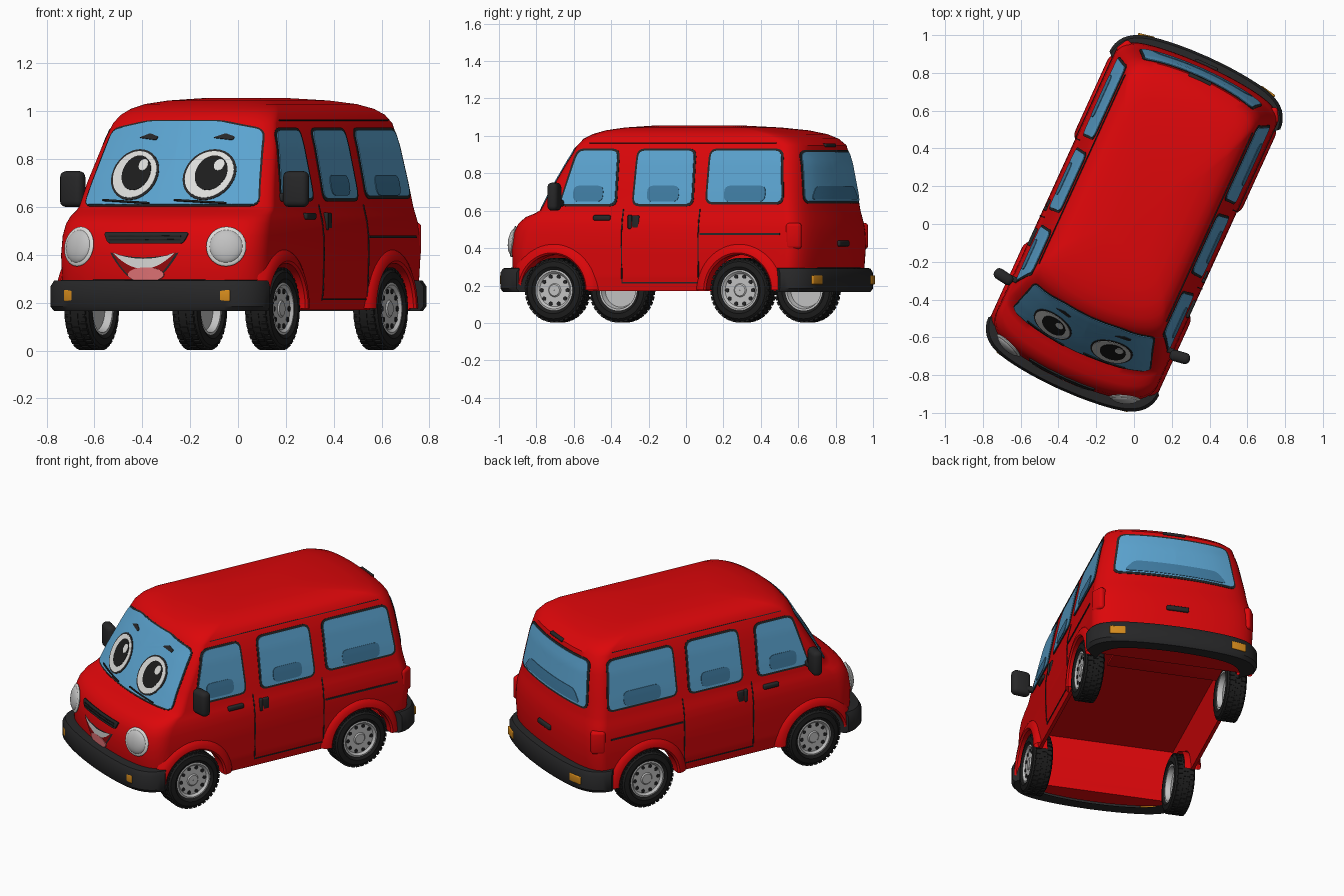
import bpy, bmesh, math
from math import sin, cos, pi, radians
from mathutils import Vector, Matrix
from mathutils.bvhtree import BVHTree

if "Cube" in bpy.data.objects:
    bpy.data.objects.remove(bpy.data.objects["Cube"])

def material(name, *rgb):
    m = bpy.data.materials.new(name)
    m.use_nodes = True
    m.diffuse_color = (*rgb, 1)
    m.node_tree.nodes["Principled BSDF"].inputs["Base Color"].default_value = (*rgb, 1)
    return m

RED = material("red paint", .72, .002, .003)
DARK_RED = material("dark red", .3, .003, .004)
GLASS = material("blue glass", .105, .37, .63)
SHADE = material("dark blue glass", .05, .2, .36)
TRIM = material("dark trim", .02, .02, .021)
BLACK = material("tyre black", .012, .012, .012)
WHITE = material("white", .72, .72, .7)
SILVER = material("silver", .54, .54, .54)
ORANGE = material("orange", .67, .26, .012)
PINK = material("pink", .75, .17, .18)
parts = []

def finish(name, bm, mat, recalc=True):
    if recalc:
        bmesh.ops.recalc_face_normals(bm, faces=bm.faces)
    me = bpy.data.meshes.new(name)
    bm.to_mesh(me)
    bm.free()
    me.materials.append(mat)
    ob = bpy.data.objects.new(name, me)
    bpy.context.collection.objects.link(ob)
    parts.append(ob)
    return ob

def grid(rows, closed=False, caps=False):
    """Bridge equal rows of points with quads."""
    bm = bmesh.new()
    vs = [[bm.verts.new(p) for p in row] for row in rows]
    n = len(rows[0])
    for a, b in zip(vs, vs[1:]):
        for j in range(n if closed else n - 1):
            k = (j + 1) % n
            bm.faces.new((a[j], a[k], b[k], b[j]))
    if caps and closed:
        bm.faces.new(vs[0][::-1])
        bm.faces.new(vs[-1])
    elif caps:
        bm.faces.new([r[0] for r in vs])
        bm.faces.new([r[-1] for r in vs][::-1])
    return bm

# ---- body: stacked horizontal outlines with bowed nose and tail ----
def end_curve(w, y, bow, corner, n=14):
    """Gently bowed end with tight corners, from -x to +x; signs point toward the middle."""
    pts = []
    for i in range(-n, n + 1):
        f = abs(sin(i / n * pi / 2)) ** .7
        drop = bow * f * f + corner * (1 - math.sqrt(max(0, 1 - f ** 8)))
        pts.append((math.copysign(w * f, i), y + drop))
    return pts

SECTIONS = [  # height, half width, nose, tail, nose corner depth
    (.17, .455, -.87, .89, .11), (.25, .465, -.90, .912, .11), (.40, .47, -.905, .922, .11),
    (.48, .468, -.893, .92, .11), (.53, .463, -.87, .914, .11), (.565, .455, -.83, .907, .1),
    (.585, .45, -.775, .903, .08), (.605, .446, -.737, .899, .06), (.70, .43, -.69, .888, .05),
    (.85, .40, -.607, .868, .05), (.95, .374, -.55, .845, .05), (.985, .358, -.52, .805, .07),
    (1.01, .335, -.475, .745, .08), (1.03, .298, -.41, .65, .08), (1.045, .23, -.32, .51, .08),
    (1.055, .12, -.18, .33, .06)]
rows = []
for z, w, yf, yr, corner in SECTIONS:
    ring = end_curve(w, yf, .068, corner) + end_curve(w, yr, -.05, -.075)[::-1]
    rows.append([(x, y, z) for x, y in ring])
bm = grid(rows, closed=True, caps=True)
bmesh.ops.recalc_face_normals(bm, faces=bm.faces)
surface = BVHTree.FromBMesh(bm)
body = finish("body", bm, RED)

WHEEL_Y, AXLE_Z = (-.564, .526), .175

def cylinder_x(bm, x, y, z, r, depth, seg=24):
    m = Matrix.Translation((x, y, z)) @ Matrix.Rotation(pi / 2, 4, 'Y')
    bmesh.ops.create_cone(bm, cap_ends=True, segments=seg, radius1=r, radius2=r, depth=depth, matrix=m)

def cut(bm):
    cutter = finish("cutter", bm, RED)
    cutter.hide_render = True
    mod = body.modifiers.new("cut", 'BOOLEAN')
    mod.operation, mod.solver, mod.object = 'DIFFERENCE', 'EXACT', cutter
    bpy.context.view_layer.objects.active = body
    bpy.ops.object.modifier_apply(modifier=mod.name)
    parts.remove(cutter)
    bpy.data.objects.remove(cutter)

# wheel wells and hollow underside
for y in WHEEL_Y:
    bm = bmesh.new()
    cylinder_x(bm, 0, y, AXLE_Z, .195, 1.4, 40)
    cut(bm)
bm = bmesh.new()
bmesh.ops.create_cube(bm, size=1, matrix=Matrix.Translation((0, 0, .24)) @ Matrix.Diagonal((.87, 1.5, .5, 1)))
cut(bm)

# ---- thin plates laid onto the body ----
VIEW = {"left": lambda u, z: ((2, u, z), (-1, 0, 0)), "right": lambda u, z: ((-2, u, z), (1, 0, 0)),
        "front": lambda u, z: ((u, -2, z), (0, 1, 0)), "rear": lambda u, z: ((u, 2, z), (0, -1, 0))}

def on_body(side, u, z, off=0):
    o, d = VIEW[side](u, z)
    hit, nor, _, _ = surface.ray_cast(Vector(o), Vector(d))
    return hit + nor * off, nor

def plate(name, side, rows, mat, off, closed=True):
    pts = [[on_body(side, u, z, off)[0] for u, z in r] for r in rows]
    if closed:  # sunken rim
        pts.append([on_body(side, u, z, -.003)[0] for u, z in rows[-1]])
    bm = grid(pts, closed)
    bm.normal_update()
    total = sum((f.normal * f.calc_area() for f in bm.faces), Vector())
    if total.dot(Vector(VIEW[side](0, 0)[1])) > 0:
        bmesh.ops.reverse_faces(bm, faces=bm.faces)
    return finish(name, bm, mat, False)

def filled(name, side, outline, mat, off, rings=6):
    cu = sum(p[0] for p in outline) / len(outline)
    cz = sum(p[1] for p in outline) / len(outline)
    rows = [[(cu + (u - cu) * k, cz + (z - cz) * k) for u, z in outline]
            for k in [max(i / rings, .001) for i in range(rings + 1)]]
    plate(name, side, rows, mat, off)

def rounded(corners, r):
    """Polygon with rounded corners and subdivided edges."""
    c = [Vector(p) for p in corners]
    out = []
    for i, p in enumerate(c):
        nxt = c[(i + 1) % len(c)]
        a, b = (c[i - 1] - p).normalized(), (nxt - p).normalized()
        p0, p1 = p + a * r, p + b * r
        out += [p0 * (1 - t) ** 2 + p * 2 * t * (1 - t) + p1 * t * t for t in (0, .25, .5, .75, 1)]
        out += [p1.lerp(nxt - b * r, k / 12) for k in range(1, 12)]
    return out

def rect(u, z, w, h):
    return [(u - w / 2, z - h / 2), (u + w / 2, z - h / 2), (u + w / 2, z + h / 2), (u - w / 2, z + h / 2)]

def ellipse(u, z, a, b, n=32):
    return [(u + a * cos(2 * pi * i / n), z + b * sin(2 * pi * i / n)) for i in range(n)]

def seam(name, side, u, z, w, h, off=.003):
    filled(name, side, rounded(rect(u, z, w, h), .002), TRIM, off, 2)

def window(name, side, corners, r=.035, rim=.012):
    cu, cz = (sum(p[k] for p in corners) / len(corners) for k in (0, 1))
    grown = [(u + math.copysign(rim, u - cu), z + math.copysign(rim, z - cz)) for u, z in corners]
    filled(name + "_frame", side, rounded(grown, r + .01), TRIM, .003)
    filled(name + "_glass", side, rounded(corners, r), GLASS, .006)

window("windshield", "front", [(-.397, .609), (.397, .609), (.343, .92), (.16, .955), (-.16, .955), (-.343, .92)], .03, .007)
window("rear_window", "rear", [(-.35, .65), (.35, .65), (.308, .912), (-.308, .912)])
filled("rear_seat_shade", "rear", rounded([(-.3, .66), (.3, .66), (.24, .73), (-.24, .73)], .03), SHADE, .009)

SIDE_WINDOWS = {"front_window": [(-.535, .635), (-.215, .635), (-.225, .92), (-.455, .92)],
                "middle_window": [(-.105, .635), (.235, .635), (.225, .92), (-.1, .92)],
                "back_window": [(.325, .645), (.765, .645), (.735, .92), (.325, .92)]}
for side in ("left", "right"):
    for name, corners in SIDE_WINDOWS.items():
        window(f"{side}_{name}", side, corners)
        mid, width = (corners[0][0] + corners[1][0]) / 2, corners[1][0] - corners[0][0]
        filled(f"{side}_{name}_seat", side, rounded(rect(mid, .69, width * .55, .085), .035), SHADE, .009)
    # door seams, slide rail and roof edge
    for y in (-.165, .285):
        seam(side + "_door_seam", side, y, .41, .006, .4)
    seam(side + "_sill_seam", side, .06, .215, .45, .006)
    seam(side + "_slide_rail", side, .53, .475, .47, .01, .004)
    seam(side + "_roof_seam", side, .15, .962, 1.1, .004, .005)

# ---- face ----
for s in (-1, 1):
    u = .17 * s
    filled("eye_rim", "front", ellipse(u, .732, .113, .106), TRIM, .008)
    filled("eye_white", "front", ellipse(u, .732, .103, .097), WHITE, .010)
    filled("pupil", "front", ellipse(u + .008, .738, .068, .072), BLACK, .012)
    filled("eye_glint", "front", ellipse(u + .036, .77, .022, .024, 16), WHITE, .014, 2)
    v = u + .03
    filled("eyebrow", "front", rounded([(v - .05, .886), (v + .035, .876), (v + .042, .89), (v, .904)], .007), TRIM, .009, 2)
    filled("wiper", "front", rounded([(u - .13, .622), (u + .1, .609), (u + .1, .616), (u - .13, .629)], .003), BLACK, .012, 2)

MOUTH_X = -.02

def smile(name, half, top, bottom, mat, off):
    us = [i / 12 for i in range(-12, 13)]
    rows = [[(MOUTH_X + half * u, .41 - (top + (bottom - top) * k / 4) * (1 - u * u)) for u in us] for k in range(5)]
    plate(name, "front", rows, mat, off, False)

smile("mouth_outline", .158, .02, .128, TRIM, .003)
smile("mouth", .147, .028, .122, DARK_RED, .005)
smile("teeth", .143, .026, .068, WHITE, .007)
filled("tongue", "front", ellipse(-.01, .318, .082, .03), PINK, .008)
filled("grille", "front", rounded([(-.19, .447), (.155, .447), (.178, .492), (-.213, .492)], .014), TRIM, .008)
for z in (.461, .476):
    filled("grille_bar", "front", rounded(rect(MOUTH_X, z, .33, .006), .002), BLACK, .012, 2)

# ---- headlights ----
for s in (-1, 1):
    hit, nor = on_body("front", .338 * s, .435)
    turn = Matrix.Translation(hit) @ nor.to_track_quat('Z', 'Y').to_matrix().to_4x4()
    for name, r, h, mat in (("headlight_rim", .084, .014, WHITE), ("headlight", .072, .028, SILVER)):
        bm = bmesh.new()
        bmesh.ops.create_uvsphere(bm, u_segments=32, v_segments=16, radius=1, matrix=turn @ Matrix.Diagonal((r, r, h, 1)))
        finish(name, bm, mat)

# ---- rounded boxes: mirrors, handles, lamps ----
def box(name, loc, size, mat, bevel, spin=0):
    bm = bmesh.new()
    m = Matrix.Translation(loc) @ Matrix.Rotation(spin, 4, 'Z') @ Matrix.Diagonal((*size, 1))
    bmesh.ops.create_cube(bm, size=1, matrix=m)
    bmesh.ops.bevel(bm, geom=bm.edges[:], offset=bevel, segments=3, profile=.5, affect='EDGES')
    finish(name, bm, mat)

for s in (-1, 1):
    box("mirror", (.513 * s, -.54, .675), (.11, .06, .15), TRIM, .025, s * .15)
    box("mirror_arm", (.45 * s, -.53, .64), (.09, .03, .035), TRIM, .01)
    box("door_handle", (.455 * s, -.285, .562), (.03, .1, .028), TRIM, .008)
    box("slide_handle", (.455 * s, -.12, .54), (.03, .022, .075), TRIM, .007)
    box("slide_handle_plate", (.452 * s, -.088, .54), (.026, .042, .07), TRIM, .007)
    box("tail_lamp", (.425 * s, .825, .465), (.07, .085, .14), RED, .018, s * .5)
    box("front_indicator", (.335 * s, -.914, .23), (.09, .03, .048), ORANGE, .005, s * .18)
    box("rear_indicator", (.352 * s, .924, .23), (.09, .03, .048), ORANGE, .005, -s * .19)
box("hatch_handle", (0, .922, .425), (.13, .025, .03), TRIM, .008)
box("brake_lamp", (0, .838, .95), (.13, .03, .018), TRIM, .006)

# ---- bumpers ----
BUMPER = [(.08, .165), (.012, .165), (0, .185), (0, .268), (.012, .292), (.08, .298)]
for name, y, s in (("front_bumper", -.96, 1), ("rear_bumper", .968, -1)):
    rows = [[(x, yy, z) for x, yy in end_curve(.497 - i, y + s * i, s * .06, s * .13)] for i, z in BUMPER]
    finish(name, grid(rows, caps=True), TRIM)
box("rear_floor", (0, .72, .2), (.64, .26, .02), RED, .004)

# ---- wheels and arches ----
def lathe(name, profile, x, y, s, mat, a0=0, a1=2 * pi, n=48):
    full = a1 - a0 > 6.28
    angles = [a0 + (a1 - a0) * i / n for i in range(n if full else n + 1)]
    rows = [[(x + s * px, y + r * cos(a), AXLE_Z + r * sin(a)) for a in angles] for r, px in profile]
    finish(name, grid(rows, closed=full), mat)

TYRE = [(.106, .048), (.125, .06), (.153, .056), (.167, .042), (.17, 0),
        (.167, -.042), (.153, -.056), (.125, -.06), (.106, -.048)]
RIM = [(.001, .046), (.03, .046), (.036, .04), (.088, .04), (.1, .052), (.11, .05),
       (.11, -.05), (.1, -.05), (.09, -.02), (.001, -.02)]
ARCH = [(.19, .4), (.19, .479), (.2, .488), (.22, .486), (.242, .474), (.262, .45)]
for s in (-1, 1):
    for y in WHEEL_Y:
        x = .415 * s
        lathe("tyre", TYRE, x, y, s, BLACK)
        lathe("rim", RIM, x, y, s, SILVER)
        lathe("wheel_arch", ARCH, 0, y, s, RED, 0, pi, 32)
        holes, tread = bmesh.new(), bmesh.new()
        for i in range(10):
            a = 2 * pi * i / 10
            cylinder_x(holes, x + s * .041, y + .076 * cos(a), AXLE_Z + .076 * sin(a), .011, .006, 12)
        finish("rim_holes", holes, TRIM)
        for i in range(36):
            for k in (-1, 0, 1):
                turn = Matrix.Translation((x, y, AXLE_Z)) @ Matrix.Rotation(2 * pi * (i + k * k / 2) / 36, 4, 'X')
                m = turn @ Matrix.Translation((k * .034, 0, .166)) @ Matrix.Diagonal((.026, .02, .014, 1))
                bmesh.ops.create_cube(tread, size=1, matrix=m)
        finish("tread", tread, BLACK)

# ---- smooth shading, then turn the whole van ----
bpy.ops.object.select_all(action='DESELECT')
for ob in parts:
    ob.select_set(True)
    ob.rotation_euler.z = radians(-24.5)
bpy.context.view_layer.objects.active = body
bpy.ops.object.shade_smooth_by_angle(angle=radians(35))
